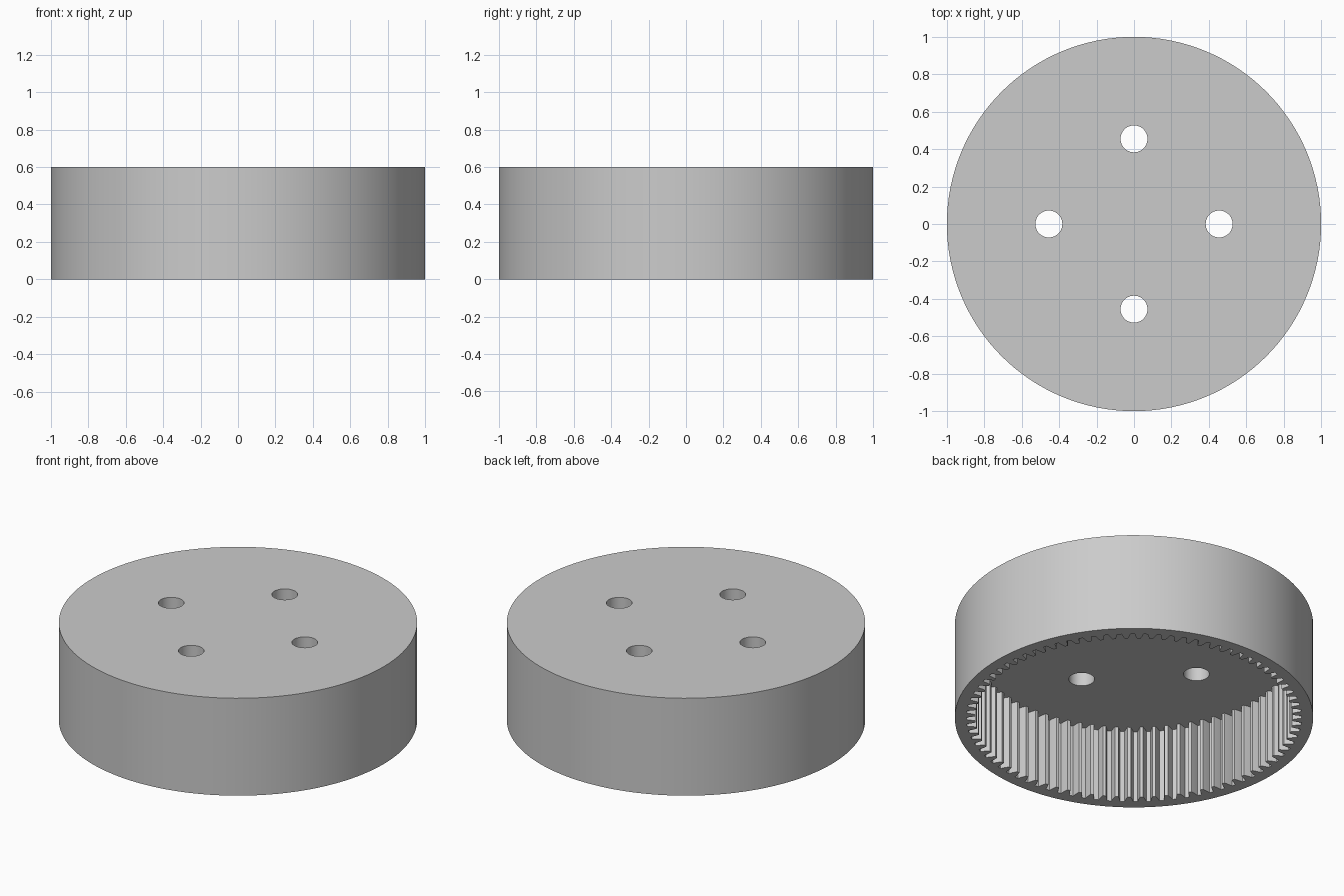
import bpy
import bmesh
from math import sin, cos, pi, radians
from mathutils import Vector

cube = bpy.data.objects.get("Cube")
if cube:
    bpy.data.objects.remove(cube, do_unlink=True)

HEIGHT = 0.6
CAVITY = 0.45          # depth of the toothed recess
TEETH = 80
HOLE_RADIUS = 0.072
HOLE_DISTANCE = 0.455

grey = bpy.data.materials.new("plain grey")
grey.use_nodes = True
colour = (0.6, 0.6, 0.6, 1)
grey.diffuse_color = colour
grey.node_tree.nodes["Principled BSDF"].inputs["Base Color"].default_value = colour


def prism(name, outline, z0, z1):
    """Extrude a closed outline of (x, y) points from z0 to z1."""
    bm = bmesh.new()
    base = bm.faces.new([bm.verts.new((x, y, z0)) for x, y in outline])
    side = bmesh.ops.extrude_face_region(bm, geom=[base])["geom"]
    top = [v for v in side if isinstance(v, bmesh.types.BMVert)]
    bmesh.ops.translate(bm, verts=top, vec=Vector((0, 0, z1 - z0)))
    bmesh.ops.recalc_face_normals(bm, faces=bm.faces)
    mesh = bpy.data.meshes.new(name)
    bm.to_mesh(mesh)
    bm.free()
    mesh.materials.append(grey)
    obj = bpy.data.objects.new(name, mesh)
    bpy.context.collection.objects.link(obj)
    return obj


def circle(radius, count, cx=0, cy=0):
    return [(cx + radius * cos(2 * pi * i / count),
             cy + radius * sin(2 * pi * i / count)) for i in range(count)]


def gear_outline():
    """Toothed outline; each gap is (offset in pitches, radius)."""
    gap = [(-0.37, 0.885), (-0.25, 0.91), (-0.16, 0.936),
           (0.16, 0.936), (0.25, 0.91), (0.37, 0.885)]
    return [(r * cos(2 * pi * (i + t) / TEETH), r * sin(2 * pi * (i + t) / TEETH))
            for i in range(TEETH) for t, r in gap]


def cut(target, cutter):
    """Subtract the cutter from the target and discard it."""
    cutter.hide_render = True
    mod = target.modifiers.new("cut", 'BOOLEAN')
    mod.operation = 'DIFFERENCE'
    mod.solver = 'EXACT'
    mod.object = cutter
    bpy.context.view_layer.objects.active = target
    bpy.ops.object.modifier_apply(modifier=mod.name)
    bpy.data.objects.remove(cutter, do_unlink=True)


# Drum body
drum = prism("internal_gear_drum", circle(1, 128), 0, HEIGHT)

# Toothed recess, open underneath
cut(drum, prism("tooth_cutter", gear_outline(), -0.1, CAVITY))

# Four bolt holes through the end plate
for k in range(4):
    a = k * pi / 2
    outline = circle(HOLE_RADIUS, 40, HOLE_DISTANCE * cos(a), HOLE_DISTANCE * sin(a))
    cut(drum, prism("hole_cutter", outline, CAVITY - 0.1, HEIGHT + 0.1))

# Smooth round walls, crisp edges
bpy.ops.object.select_all(action='DESELECT')
drum.select_set(True)
bpy.context.view_layer.objects.active = drum
bpy.ops.object.shade_smooth_by_angle(angle=radians(20))
